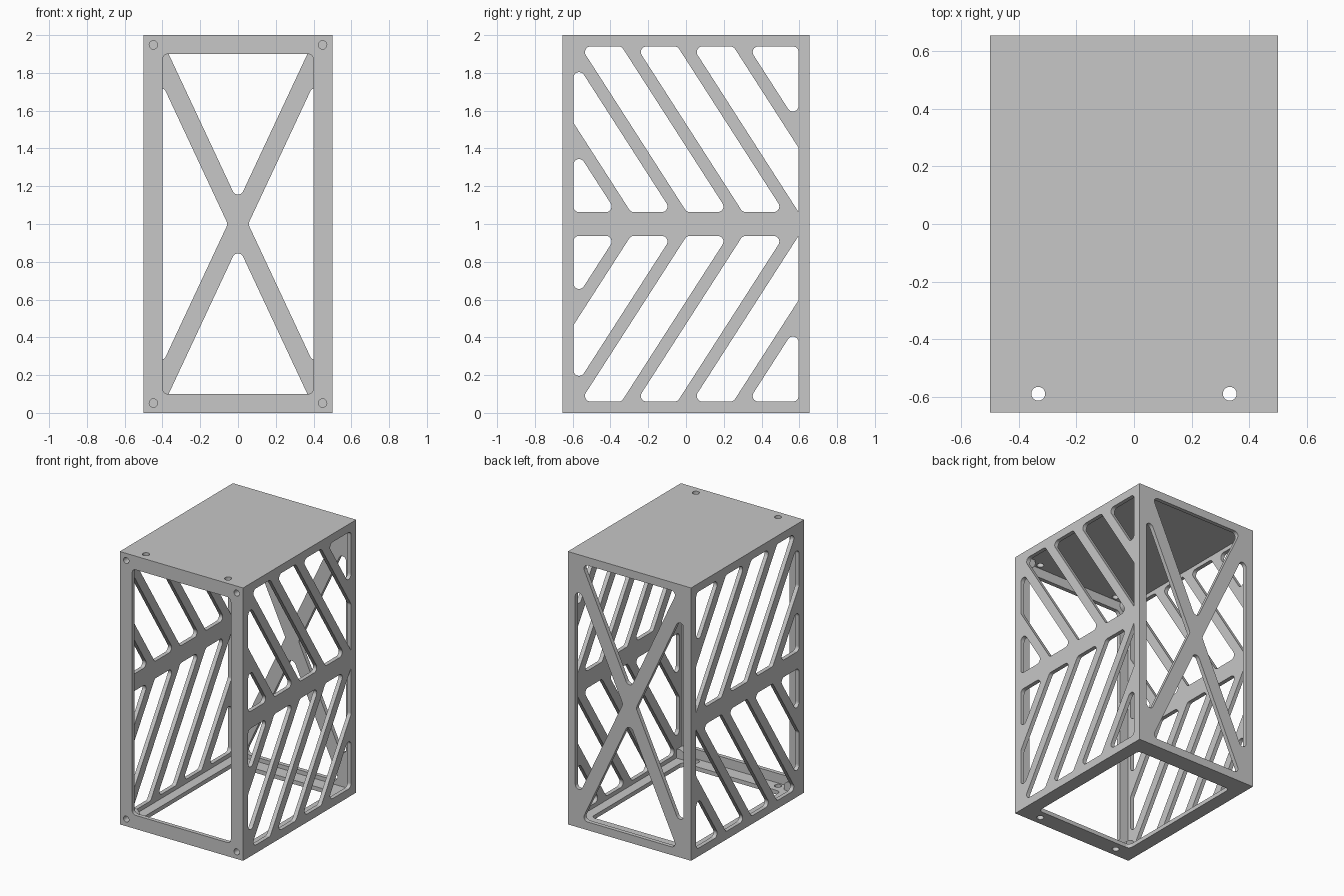
import bpy, bmesh, math
from mathutils import Vector

cube = bpy.data.objects.get("Cube")
if cube:
    bpy.data.objects.remove(cube, do_unlink=True)

W, D, H = 0.5, 0.655, 2.0         # half width, half depth, height
WALL = 0.03                       # plate thickness
IX, IY, RIM = 0.44, 0.596, 0.06   # half sizes and rim of the cut-out fields
R = 0.03                          # corner radius of the openings

grey = bpy.data.materials.new("light_grey")
grey.use_nodes = True
grey.diffuse_color = (0.57, 0.57, 0.57, 1)
grey.node_tree.nodes["Principled BSDF"].inputs["Base Color"].default_value = grey.diffuse_color


def rect(u0, u1, v0, v1):
    return [Vector(p) for p in ((u0, v0), (u1, v0), (u1, v1), (u0, v1))]


def clip(poly, a, b, c):
    """Keep the part of a convex polygon where a*u + b*v <= c."""
    out = []
    for p, q in zip(poly, poly[1:] + poly[:1]):
        dp, dq = a * p.x + b * p.y - c, a * q.x + b * q.y - c
        if dp <= 0:
            out.append(p)
        if dp * dq < 0:
            out.append(p.lerp(q, dp / (dp - dq)))
    return [p for i, p in enumerate(out) if (p - out[i - 1]).length > 0.004]


def fillet(poly, sharp=lambda p: False, steps=8):
    """Round the corners of a convex polygon."""
    out = []
    for i, p in enumerate(poly):
        e, f = poly[i - 1] - p, poly[(i + 1) % len(poly)] - p
        half = e.angle(f) / 2
        if sharp(p):
            out.append(p)
            continue
        t = min(R / math.tan(half), 0.45 * min(e.length, f.length))
        r = t * math.tan(half)
        e.normalize()
        f.normalize()
        mid = p + (e + f).normalized() * r / math.sin(half)
        s, g = p + e * t - mid, p + f * t - mid
        a = math.atan2(s.y, s.x)
        sweep = (math.atan2(g.y, g.x) - a + math.pi) % math.tau - math.pi
        for k in range(steps + 1):
            w = a + sweep * k / steps
            out.append(mid + r * Vector((math.cos(w), math.sin(w))))
    return out


def circle(u, v, r, n=32):
    return [Vector((u + r * math.cos(math.tau * i / n), v + r * math.sin(math.tau * i / n)))
            for i in range(n)]


def prisms(name, outlines, axis, lo, hi):
    """Extrude outlines along an axis, all in one object."""
    place = {"x": lambda p, w: (w, p.x, p.y),
             "y": lambda p, w: (p.x, w, p.y),
             "z": lambda p, w: (p.x, p.y, w)}[axis]
    bm = bmesh.new()
    for pts in outlines:
        a = [bm.verts.new(place(p, lo)) for p in pts]
        b = [bm.verts.new(place(p, hi)) for p in pts]
        bm.faces.new(a)
        bm.faces.new(b[::-1])
        for i in range(len(a)):
            bm.faces.new((a[i - 1], a[i], b[i], b[i - 1]))
    bmesh.ops.recalc_face_normals(bm, faces=bm.faces)
    mesh = bpy.data.meshes.new(name)
    bm.to_mesh(mesh)
    bm.free()
    mesh.materials.append(grey)
    ob = bpy.data.objects.new(name, mesh)
    bpy.context.collection.objects.link(ob)
    return ob


def combine(body, tool, operation="DIFFERENCE"):
    """Apply a boolean and discard the tool."""
    tool.hide_render = True
    mod = body.modifiers.new("cut", "BOOLEAN")
    mod.operation, mod.object, mod.solver = operation, tool, "EXACT"
    deps = bpy.context.evaluated_depsgraph_get()
    mesh = bpy.data.meshes.new_from_object(body.evaluated_get(deps))
    body.modifiers.clear()
    body.data = mesh
    bpy.data.objects.remove(tool, do_unlink=True)


# Thin hollow case
case = prisms("case", [rect(-W, W, -D, D)], "z", 0, H)
combine(case, prisms("cavity", [rect(WALL - W, W - WALL, WALL - D, D - WALL)],
                     "z", WALL, H - WALL))

# Screw bosses in the front corners
corners = [(x, z) for x in (-0.448, 0.448) for z in (0.052, H - 0.052)]
combine(case, prisms("bosses", [circle(x, z, 0.047) for x, z in corners],
                     "y", -D + 0.02, -0.56), "UNION")

# Front window and floor opening
combine(case, prisms("front_window", [fillet(rect(-0.4, 0.4, 0.1, 1.9))], "y", -D - 0.1, -0.5))
combine(case, prisms("floor_opening", [fillet(rect(-0.4, 0.4, -0.525, 0.525))], "z", -0.1, 0.2))

# Back panel: four triangles that leave a cross brace
slope, half_bar = IX / (H / 2 - RIM), 0.054
triangles = []
for s in (-1, 1):
    # beside the cross
    tri = rect(-IX, IX, RIM, H - RIM)
    for t in (-1, 1):
        tri = clip(tri, -s, t * slope, t * slope - half_bar)
    triangles.append(fillet(tri))
    # above or below the cross
    tri = rect(-IX, IX, RIM, H - RIM)
    for t in (-1, 1):
        tri = clip(tri, t, -s * slope, -s * slope - half_bar)
    triangles.append(fillet(tri))
combine(case, prisms("back_triangles", triangles, "y", 0.55, D + 0.1))

# Side panels: slanted slots, mirrored about mid height
lean, pitch, slot, base = 0.643, 0.296, 0.219, 1.063
slots = []
for k in range(-1, 5):
    start = IY + lean * base - pitch * k
    pts = rect(-IY, IY, base, H - RIM)
    if k < 4:
        pts = clip(pts, -1, -lean, -start)
    if k > -1:
        pts = clip(pts, 1, lean, start + slot)
    pts = fillet(pts, sharp=lambda p: p.x > IY - 0.02 and p.y < base + 0.02)
    slots += [pts, [Vector((p.x, H - p.y)) for p in pts]]
combine(case, prisms("side_slots", slots, "x", -W - 0.1, W + 0.1))

# Screw holes: blind in the front, through the roof and floor
combine(case, prisms("front_holes", [circle(x, z, 0.022) for x, z in corners],
                     "y", -D - 0.1, -0.575))
combine(case, prisms("roof_floor_holes", [circle(x, -0.59, 0.024) for x in (-0.333, 0.333)],
                     "z", -0.1, H + 0.1))
